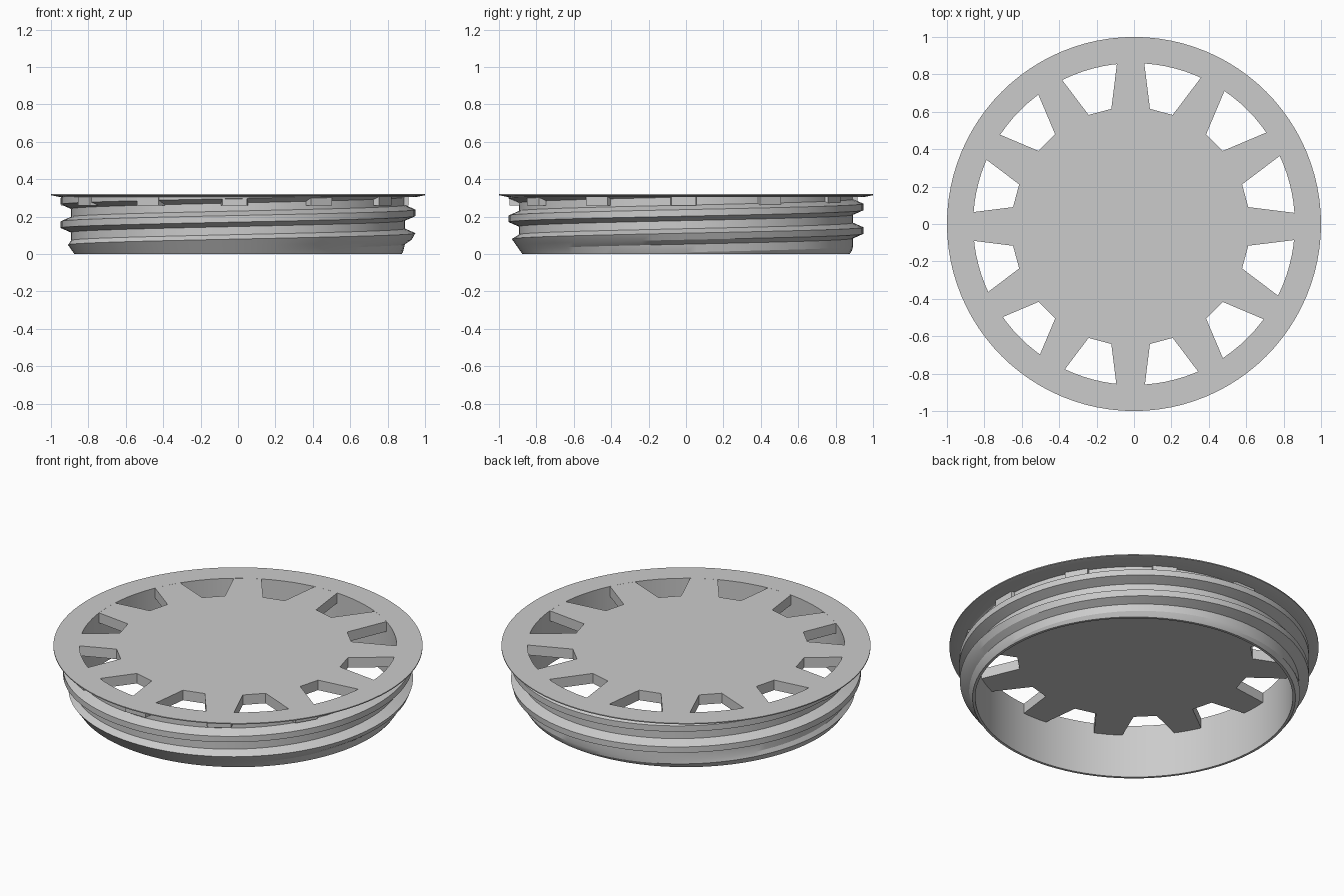
import bpy, bmesh
from math import sin, cos, pi, radians

cube = bpy.data.objects.get("Cube")
if cube:
    bpy.data.objects.remove(cube, do_unlink=True)

grey = bpy.data.materials.new("light_grey")
grey.use_nodes = True
grey.diffuse_color = (0.6, 0.6, 0.6, 1)
grey.node_tree.nodes["Principled BSDF"].inputs["Base Color"].default_value = (0.6, 0.6, 0.6, 1)

SEGMENTS = 96
INNER = 0.86
WALL_TOP = 0.31
PITCH = 0.126
CREST, ROOT = 0.948, 0.893          # thread radii
CREST_HALF, ROOT_HALF = 0.0175, 0.0415


def finish(name, bm):
    """Clean the mesh, make the object and shade it."""
    bmesh.ops.remove_doubles(bm, verts=bm.verts, dist=1e-5)
    bmesh.ops.recalc_face_normals(bm, faces=bm.faces)
    mesh = bpy.data.meshes.new(name)
    bm.to_mesh(mesh)
    bm.free()
    obj = bpy.data.objects.new(name, mesh)
    bpy.context.collection.objects.link(obj)
    mesh.materials.append(grey)
    bpy.ops.object.select_all(action="DESELECT")
    obj.select_set(True)
    bpy.context.view_layer.objects.active = obj
    bpy.ops.object.shade_smooth_by_angle(angle=radians(20))
    return obj


def revolve(name, profile_at):
    """Sweep the closed (radius, z) profile given for each angle round z."""
    bm = bmesh.new()
    columns = []
    for i in range(SEGMENTS + 1):
        a = 2 * pi * i / SEGMENTS - pi
        columns.append([bm.verts.new((r * cos(a), r * sin(a), z))
                        for r, z in profile_at(a)])
    for left, right in zip(columns, columns[1:]):
        for j in range(len(left)):
            bm.faces.new((left[j - 1], right[j - 1], right[j], left[j]))
    bmesh.ops.dissolve_degenerate(bm, dist=1e-5, edges=bm.edges)
    return finish(name, bm)


# Threaded wall: the helix rises one pitch per turn, chamfered at the foot
def thread_profile(a):
    start = 0.157 + PITCH * (a + pi) / (2 * pi)

    def radius(z):
        d = abs((z - start + PITCH / 2) % PITCH - PITCH / 2)
        t = min(max((d - CREST_HALF) / (ROOT_HALF - CREST_HALF), 0), 1)
        return min(CREST + (ROOT - CREST) * t, 0.875 + 0.7 * z)

    points = [(INNER, WALL_TOP), (INNER, 0)]
    for turn in range(-3, 3):
        for offset in (-ROOT_HALF, -CREST_HALF, CREST_HALF, ROOT_HALF):
            z = min(max(start + turn * PITCH + offset, 0), WALL_TOP)
            points.append((radius(z), z))
    return points


revolve("threaded_wall", thread_profile)

# Thin flange with a bevelled underside
flange = [(INNER, 0.304), (0.95, 0.304), (1.0, 0.314), (1.0, 0.32), (INNER, 0.32)]
revolve("top_flange", lambda a: flange)

# Spoked plate, set very slightly off centre, spoke tips reach through the wall
bm = bmesh.new()
outline = []
for k in range(12):
    for r, angle in ((0.637, -5.67), (0.637, 5.67), (0.932, 10.95), (0.932, 19.05)):
        a = radians(15 + 30 * k + angle)
        outline.append(bm.verts.new((r * cos(a) - 0.018, r * sin(a) - 0.013, 0.26)))
face = bm.faces.new(outline)
top = bmesh.ops.extrude_face_region(bm, geom=[face])
for v in top["geom"]:
    if isinstance(v, bmesh.types.BMVert):
        v.co.z = 0.3197
finish("spoked_plate", bm)
